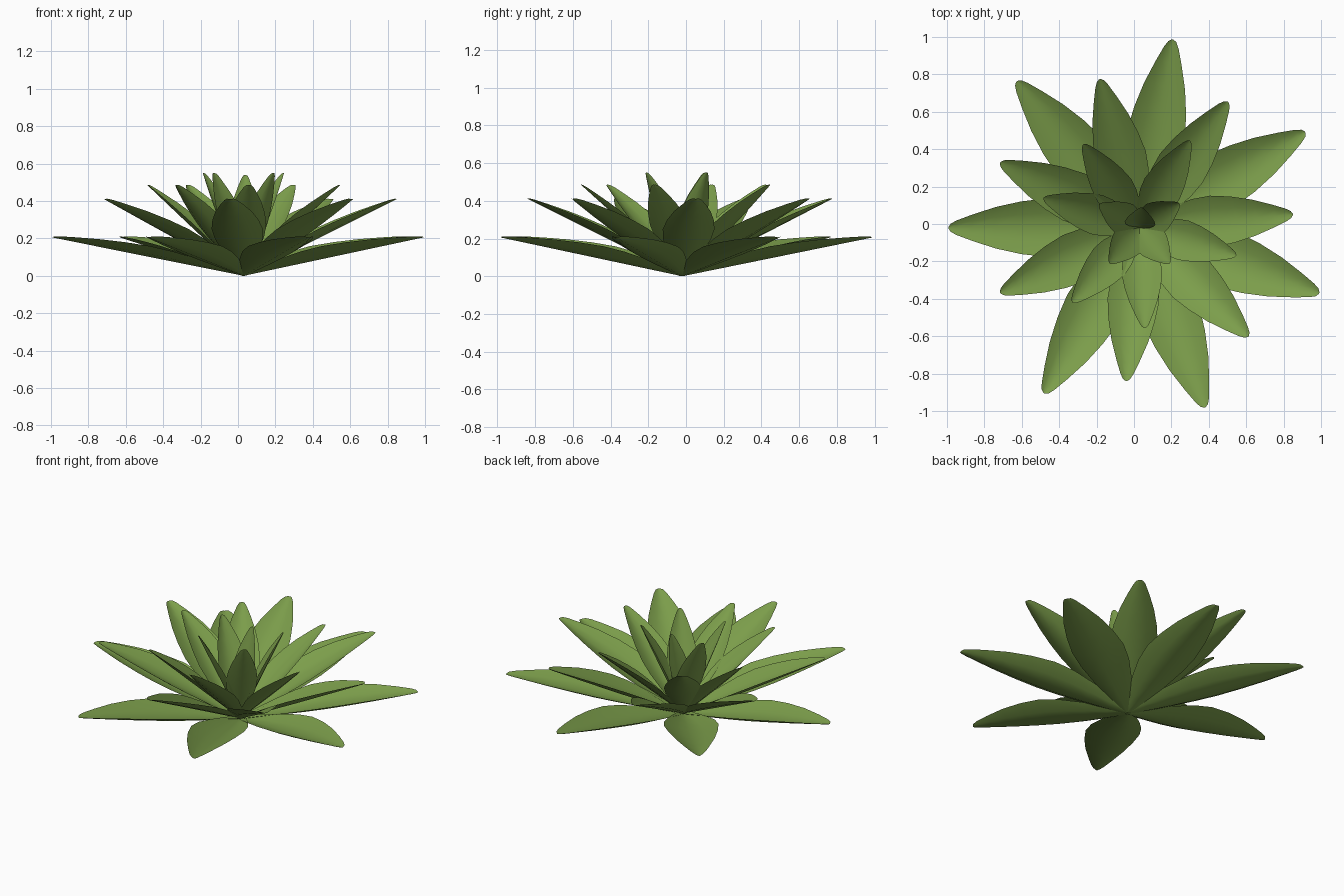
import bpy, math
from mathutils import Matrix, Vector

if "Cube" in bpy.data.objects:
    bpy.data.objects.remove(bpy.data.objects["Cube"])

green = bpy.data.materials.new("leaf_green")
green.diffuse_color = (0.20, 0.34, 0.07, 1)
green.use_nodes = True
green.node_tree.nodes["Principled BSDF"].inputs["Base Color"].default_value = green.diffuse_color

CENTRE = Vector((0.03, -0.02, 0.0))
# half width along the leaf, as (position, share of widest)
PROFILE = [(0, 0.2), (0.12, 0.46), (0.25, 0.72), (0.38, 0.93), (0.5, 1.0), (0.63, 0.9),
           (0.76, 0.71), (0.88, 0.45), (0.96, 0.25), (0.99, 0.14), (1.0, 0.03)]
ACROSS = [-1, -0.5, 0, 0.5, 1]


def leaf(name, azimuth, reach, height, wide=0.15):
    """One cupped leaf from the centre to a tip at the given reach and height."""
    length = math.hypot(reach, height)
    half, cup = wide * length, 0.055 * length
    verts, faces = [], []
    for t, w in PROFILE:
        for s in ACROSS:
            verts.append((t * length, s * w * half, cup * w * s * s))
    n = len(ACROSS)
    for i in range(len(PROFILE) - 1):
        for j in range(n - 1):
            a = i * n + j
            faces.append((a, a + n, a + n + 1, a + 1))
    turn = (Matrix.Translation(CENTRE)
            @ Matrix.Rotation(math.radians(azimuth), 4, 'Z')
            @ Matrix.Rotation(-math.atan2(height, reach), 4, 'Y'))
    mesh = bpy.data.meshes.new(name)
    mesh.from_pydata(verts, [], faces)
    mesh.transform(turn)
    mesh.materials.append(green)
    for p in mesh.polygons:
        p.use_smooth = True
    if mesh.polygons[0].normal.z < 0:
        mesh.flip_normals()
    bpy.context.collection.objects.link(bpy.data.objects.new(name, mesh))


# Rings of leaves, outermost first: name, azimuths, tip reach, tip height
RINGS = [
    ("outer_leaf", [-120 + 50 * k for k in range(7)], 1.022, 0.205),
    ("second_leaf", [-95 + 50 * k for k in range(7)], 0.823, 0.41),
    ("third_leaf", [-132, -87, -16, 60, 124, 163], 0.538, 0.485),
    ("inner_leaf", [-130, -50, 31, 150], 0.25, 0.55),
]
for name, angles, reach, height in RINGS:
    for k, a in enumerate(angles):
        leaf(f"{name}_{k + 1}", a, reach, height)

# Nearly upright leaf in the middle
leaf("centre_leaf", 85, 0.11, 0.54)
